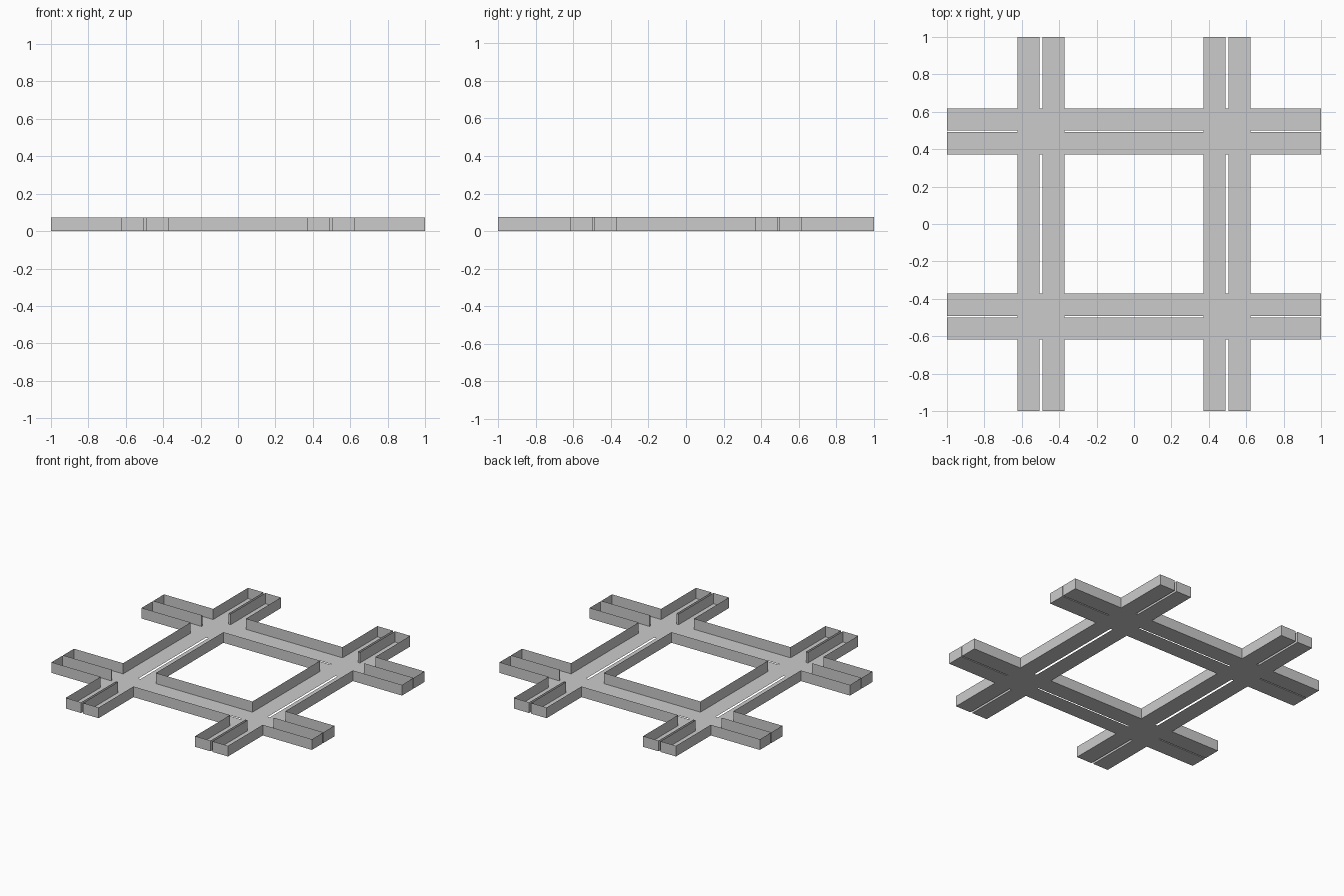
import bpy, bmesh

if "Cube" in bpy.data.objects:
    bpy.data.objects.remove(bpy.data.objects["Cube"])

HEIGHT = 0.074
XS = (0.371, 0.489, 0.505, 0.623)   # road edge, slot, slot, road edge
YS = (0.371, 0.491, 0.499, 0.617)


def lines(edges):
    pos = list(edges) + [1.0]
    return [-v for v in reversed(pos)] + pos


def in_road(v, e):
    return e[0] < abs(v) < e[3]


def in_slot(v, e):
    return e[1] - 1e-4 < abs(v) < e[2] + 1e-4


def is_floor(x, y):
    on_x, on_y = in_road(x, XS), in_road(y, YS)
    if on_x and on_y:
        return True                      # crossing, no slot
    return (on_x and not in_slot(x, XS)) or (on_y and not in_slot(y, YS))


def inner_slot(x, y):
    return ((in_slot(x, XS) and abs(y) < YS[0] + 1e-4)
            or (in_slot(y, YS) and abs(x) < XS[0] + 1e-4))


# Flat road floor: two roads each way with a narrow slot down the middle
bm = bmesh.new()
gx, gy = lines(XS), lines(YS)
for x0, x1 in zip(gx, gx[1:]):
    for y0, y1 in zip(gy, gy[1:]):
        if is_floor((x0 + x1) / 2, (y0 + y1) / 2):
            bm.faces.new([bm.verts.new((x, y, 0)) for x, y in
                          ((x0, y0), (x0, y1), (x1, y1), (x1, y0))])
bmesh.ops.remove_doubles(bm, verts=bm.verts, dist=1e-4)

# Thin upright walls on every border, except around the inner slots
rim = []
for e in bm.edges:
    mid = (e.verts[0].co + e.verts[1].co) / 2
    if e.is_boundary and not inner_slot(mid.x, mid.y):
        rim.append(e)
new = bmesh.ops.extrude_edge_only(bm, edges=rim)["geom"]
bmesh.ops.translate(bm, vec=(0, 0, HEIGHT),
                    verts=[g for g in new if isinstance(g, bmesh.types.BMVert)])

mesh = bpy.data.meshes.new("crossing_tray")
bm.to_mesh(mesh)
bm.free()
bpy.context.collection.objects.link(bpy.data.objects.new("crossing_tray", mesh))
